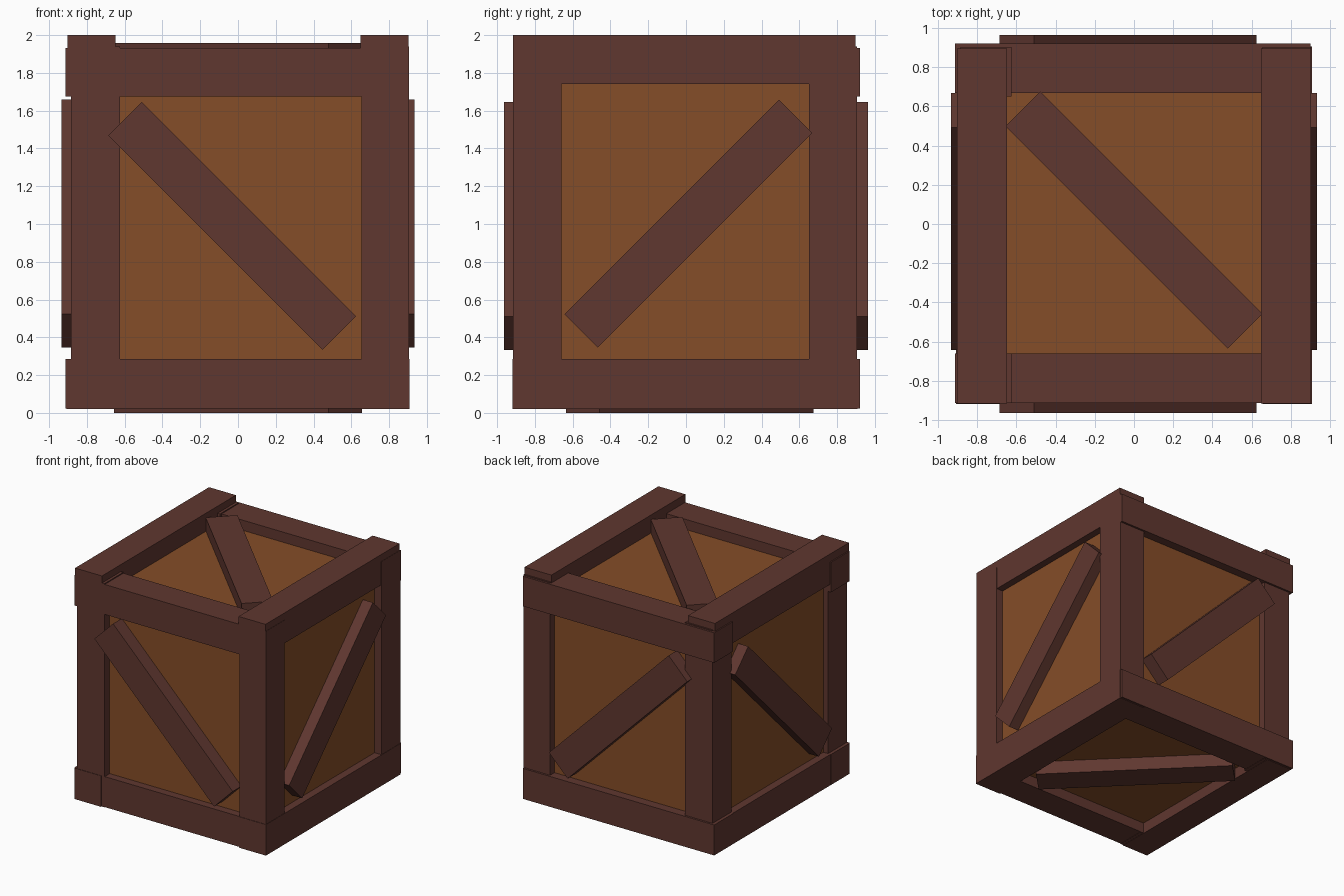
import bpy
from math import radians
from mathutils import Matrix, Vector

if "Cube" in bpy.data.objects:
    bpy.data.objects.remove(bpy.data.objects["Cube"])


def material(name, rgb):
    m = bpy.data.materials.new(name)
    m.diffuse_color = (*rgb, 1)
    m.use_nodes = True
    m.node_tree.nodes["Principled BSDF"].inputs["Base Color"].default_value = m.diffuse_color
    return m


FRAME = material("dark_wood", (0.115, 0.038, 0.029))
PANEL = material("light_wood", (0.235, 0.074, 0.021))


def box(name, x, y, z, mat=FRAME):
    """Box from its (min, max) extents, with unit scale."""
    lo, hi = Vector((x[0], y[0], z[0])), Vector((x[1], y[1], z[1]))
    bpy.ops.mesh.primitive_cube_add(size=1, location=(lo + hi) / 2)
    ob = bpy.context.object
    ob.name = name
    ob.data.transform(Matrix.Diagonal((*(hi - lo), 1)))
    ob.data.materials.append(mat)
    return ob


# Inner box whose sides are the panels
box("inner_panels", (-.84, .84), (-.845, .845), (.115, 1.845), PANEL)

# Corner posts
for side, x in (("left", (-.885, -.625)), ("right", (.655, .905))):
    for end, y in (("front", (-.915, -.66)), ("back", (.65, .905))):
        box(f"{end}_{side}_post", x, y, (.022, 1.94))

# Rails across the front and back
for end, y in (("front", (-.913, -.66)), ("back", (.67, .922))):
    for level, z in (("bottom", (.024, .285)), ("top", (1.675, 1.932))):
        box(f"{end}_{level}_rail", (-.913, .902), y, z)

# Rails along the left and right; the top pair sits higher
for side, s in (("left", -1), ("right", 1)):
    x = sorted((s * .648, s * .903))
    box(f"{side}_top_rail", x, (-.917, .897), (1.74, 2.0))
    xb = sorted((s * .655, s * .908))
    box(f"{side}_bottom_rail", xb, (-.919, .907), (.02, .285))


def brace(name, axis, centre, angle, thick):
    """Diagonal board on one side, lying normal to the given axis."""
    size = {"X": (thick, 1.605, .25), "Y": (1.605, thick, .25),
            "Z": (1.605, .25, thick)}[axis]
    ob = box(name, *[(-d / 2, d / 2) for d in size])
    ob.data.transform(Matrix.Rotation(radians(angle), 4, axis))
    ob.location = centre


# Diagonal braces, one on each of the six sides
T = .16
for s, a, b, c in ((-1, "front", "left", "bottom"), (1, "back", "right", "top")):
    brace(f"{a}_brace", "Y", (-.031, s * (.964 - T / 2), .99), 45, T)
    brace(f"{b}_brace", "X", (s * (.935 - T / 2), .013, 1.002), 45, T)
    brace(f"{c}_brace", "Z", (0, .02, .979 + s * (.979 - T / 2)), -45, T)
